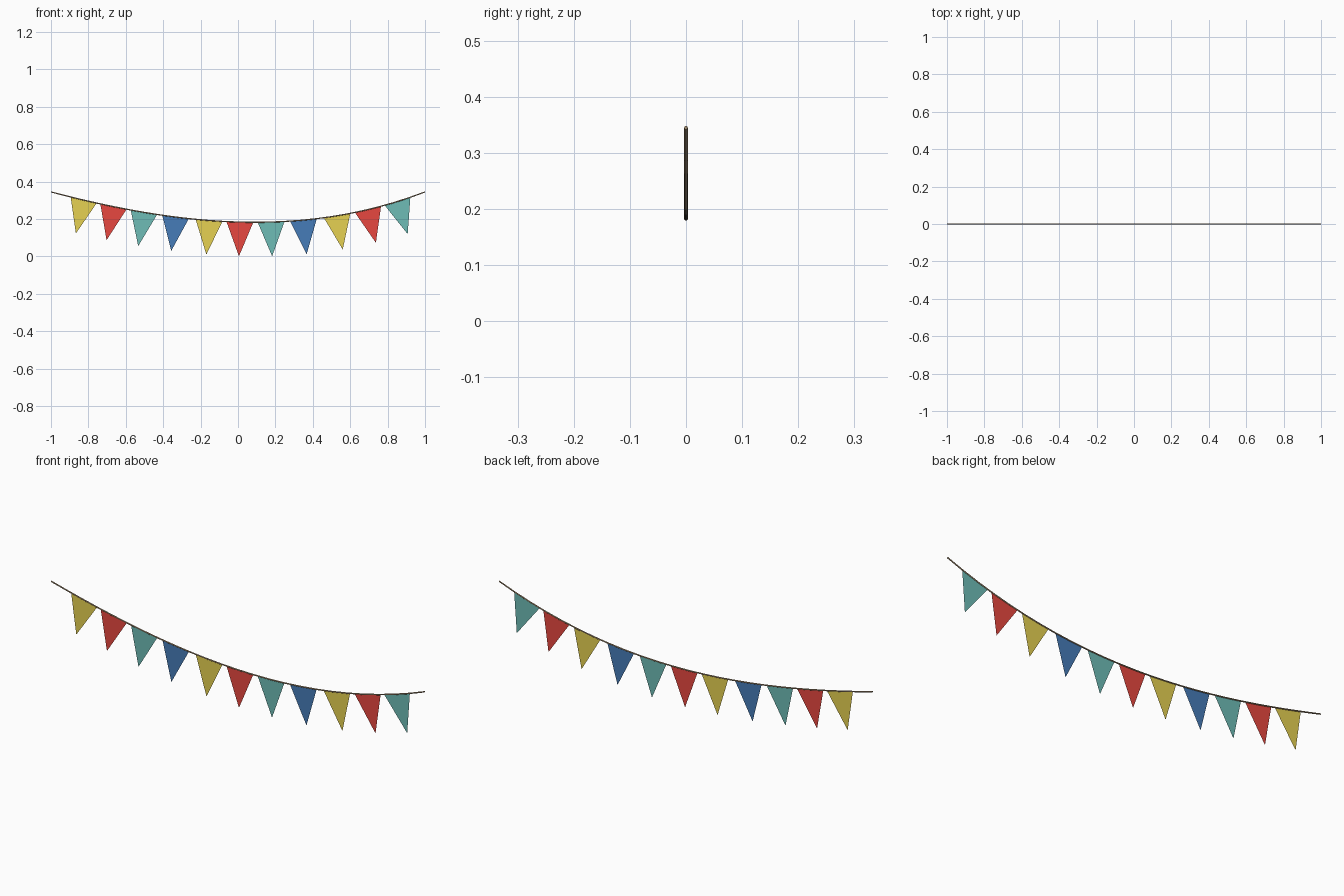
import bpy, math
from mathutils import Vector

if "Cube" in bpy.data.objects:
    bpy.data.objects.remove(bpy.data.objects["Cube"])


def material(name, rgb):
    m = bpy.data.materials.new(name)
    lin = [((c / 255 + 0.055) / 1.055) ** 2.4 for c in rgb]
    m.diffuse_color = (*lin, 1)
    m.use_nodes = True
    m.node_tree.nodes["Principled BSDF"].inputs["Base Color"].default_value = m.diffuse_color
    return m


yellow = material("mustard yellow", (230, 209, 82))
red = material("red", (232, 72, 64))
teal = material("teal", (110, 188, 182))
blue = material("blue", (70, 124, 184))
brown = material("tan brown", (165, 142, 112))


# Sagging line, a little lower on the right
def sag(x):
    return 0.184 + 0.161 * x * x + 0.03 * (x ** 3 - x)


def slope(x):
    return 0.322 * x + 0.03 * (3 * x * x - 1)


def mesh_object(name, verts, faces, mat):
    me = bpy.data.meshes.new(name)
    me.from_pydata(verts, [], faces)
    me.materials.append(mat)
    ob = bpy.data.objects.new(name, me)
    bpy.context.collection.objects.link(ob)
    return ob


# Cord: thin tube along the line
N, SIDES, R = 24, 16, 0.0032
verts, faces = [], []
for i in range(N + 1):
    x = -1 + 2 * i / N
    normal = Vector((-slope(x), 0, 1)).normalized()
    if i in (0, N):
        normal = Vector((0, 0, 1))
    for k in range(SIDES):
        a = 2 * math.pi * (k + 0.5) / SIDES
        verts.append(Vector((x, 0, sag(x))) + normal * R * math.sin(a)
                     + Vector((0, R * math.cos(a), 0)))
for i in range(N):
    for k in range(SIDES):
        a, b = i * SIDES + k, i * SIDES + (k + 1) % SIDES
        faces.append((a, b, b + SIDES, a + SIDES))
faces.append(tuple(reversed(range(SIDES))))
faces.append(tuple(range(N * SIDES, (N + 1) * SIDES)))
cord = mesh_object("cord", verts, faces, brown)
# All faces point outward
import bmesh
bm = bmesh.new()
bm.from_mesh(cord.data)
bmesh.ops.recalc_face_normals(bm, faces=bm.faces)
bm.to_mesh(cord.data)
bm.free()
bpy.context.view_layer.objects.active = cord
cord.select_set(True)
bpy.ops.object.shade_smooth_by_angle()

# Pennants: flat triangles hanging square to the cord
WIDTH, DROP = 0.143, 0.183
centres = [-0.825, -0.666, -0.503, -0.334, -0.155, 0.010,
           0.177, 0.350, 0.530, 0.695, 0.853]
colours = [yellow, red, teal, blue]
order = [0, 1, 2, 3, 0, 1, 2, 3, 0, 1, 2]
for n, (x, c) in enumerate(zip(centres, order), 1):
    along = Vector((1, 0, slope(x))).normalized()
    down = Vector((along.z, 0, -along.x))
    top = Vector((x, 0, sag(x)))
    mesh_object(f"pennant_{n}",
                [top - along * WIDTH / 2, top + down * DROP, top + along * WIDTH / 2],
                [(0, 1, 2)], colours[c])
